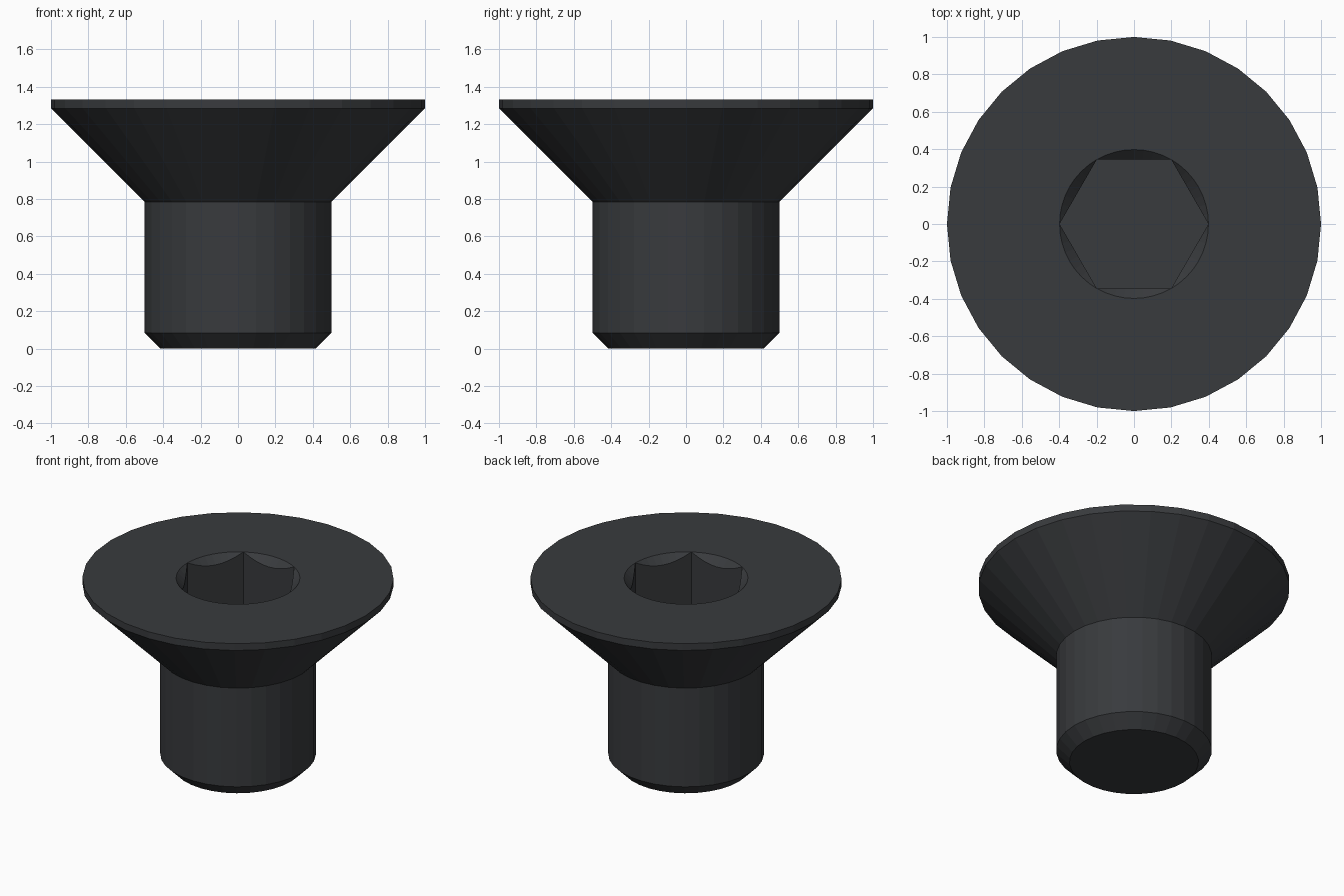
import bpy, bmesh
from math import sin, cos, pi

if "Cube" in bpy.data.objects:
    bpy.data.objects.remove(bpy.data.objects["Cube"])

TOP = 1.333          # overall height
SIDES = 32           # facets of head and shank
HEX_R = 0.398        # socket corner radius
FLOOR = TOP - 0.385  # socket floor height
SOCKET_N = 48        # samples round the socket

bm = bmesh.new()


def ring(n, radius, height):
    """Loop of n vertices; radius and height are functions of the angle."""
    angles = [2 * pi * i / n for i in range(n)]
    return [bm.verts.new((radius(a) * cos(a), radius(a) * sin(a), height(a))) for a in angles]


def circle(n, r, z):
    return ring(n, lambda a: r, lambda a: z)


def skin(rings):
    for lo, hi in zip(rings, rings[1:]):
        n = len(lo)
        for i in range(n):
            j = (i + 1) % n
            bm.faces.new((lo[i], lo[j], hi[j], hi[i]))


def hex_radius(a):
    return HEX_R * cos(pi / 6) / cos(a % (pi / 3) - pi / 6)


# Outer body: point chamfer, shank, countersunk cone, thin rim
profile = [(0.415, 0), (0.5, 0.085), (0.5, 0.785), (1.0, 1.285), (1.0, TOP)]
outer = [circle(SIDES, r, z) for r, z in profile]
skin(outer)
bm.faces.new(outer[0][::-1])

# Hex socket: 45 degree lead-in cone, six walls, flat floor
mouth = circle(SOCKET_N, HEX_R, TOP)
wall_top = ring(SOCKET_N, hex_radius, lambda a: TOP - (HEX_R - hex_radius(a)))
wall_base = ring(SOCKET_N, hex_radius, lambda a: FLOOR)
skin([mouth, wall_top, wall_base])
bm.faces.new(wall_base)

# Flat top face around the socket mouth
bm.edges.ensure_lookup_table()
rim_edges = [e for e in bm.edges if e.is_boundary]
bmesh.ops.triangle_fill(bm, edges=rim_edges, use_beauty=True, normal=(0, 0, 1))

bmesh.ops.remove_doubles(bm, verts=bm.verts, dist=1e-5)
bmesh.ops.recalc_face_normals(bm, faces=bm.faces)

mesh = bpy.data.meshes.new("countersunk_screw")
bm.to_mesh(mesh)
bm.free()
screw = bpy.data.objects.new("countersunk_screw", mesh)
bpy.context.collection.objects.link(screw)

# Blackened steel
steel = bpy.data.materials.new("black_steel")
steel.diffuse_color = (0.04, 0.043, 0.047, 1)
steel.use_nodes = True
steel.node_tree.nodes["Principled BSDF"].inputs["Base Color"].default_value = steel.diffuse_color
mesh.materials.append(steel)
